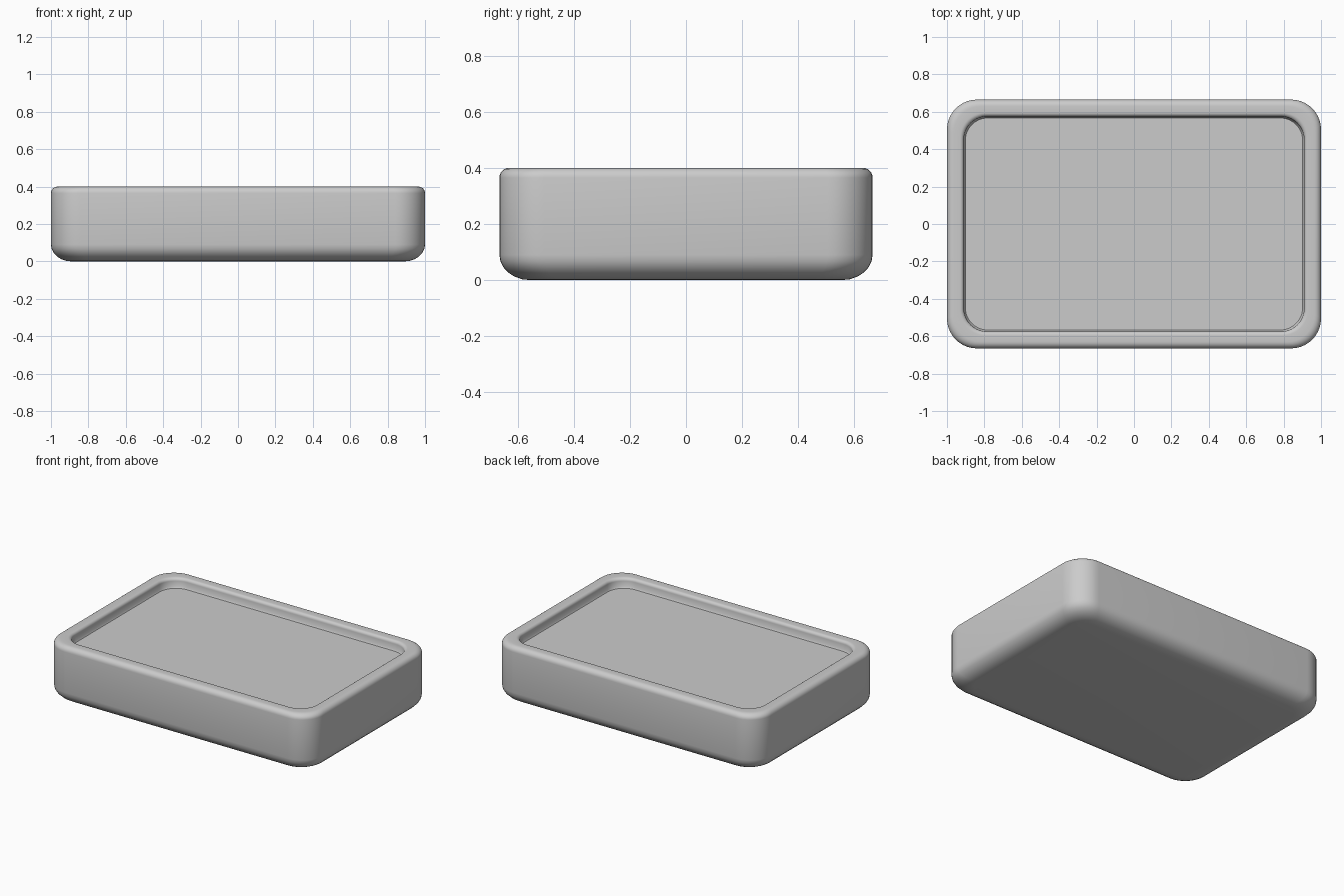
import bpy, bmesh, math

if "Cube" in bpy.data.objects:
    bpy.data.objects.remove(bpy.data.objects["Cube"])

HX, HY, R, SEG = 1.0, 0.665, 0.16, 10


def ring(bm, inset, z, r):
    """Rounded rectangle of vertices, inset from the outer outline."""
    hx, hy = HX - inset, HY - inset
    verts = []
    for q, (sx, sy) in enumerate([(1, 1), (-1, 1), (-1, -1), (1, -1)]):
        for i in range(SEG + 1):
            a = math.pi / 2 * (q + i / SEG)
            verts.append(bm.verts.new((sx * (hx - r) + r * math.cos(a),
                                       sy * (hy - r) + r * math.sin(a), z)))
    return verts


def arc(cx, cz, rx, rz, a0, a1, n=6):
    """Points (inset, z) along an elliptical arc, angles in degrees."""
    pts = []
    for i in range(n + 1):
        a = math.radians(a0 + (a1 - a0) * i / n)
        pts.append((cx + rx * math.cos(a), cz + rz * math.sin(a)))
    return pts


# Wall section from underside, up the outside, over the rim, into the recess
profile = arc(0.11, 0.09, 0.11, 0.09, 270, 180)       # soft bottom edge
profile += arc(0.035, 0.365, 0.035, 0.035, 180, 90)   # outer rim edge
profile += arc(0.07, 0.38, 0.02, 0.02, 90, 0)         # inner rim edge
profile += [(0.092, 0.345), (0.098, 0.335)]           # recess wall

bm = bmesh.new()
rings = [ring(bm, d, z, max(R - d * 0.4, 0.03)) for d, z in profile]
for lo, hi in zip(rings, rings[1:]):
    n = len(lo)
    for i in range(n):
        j = (i + 1) % n
        bm.faces.new((lo[i], lo[j], hi[j], hi[i]))
bm.faces.new(rings[0][::-1])   # underside
bm.faces.new(rings[-1])        # recessed top panel
bmesh.ops.recalc_face_normals(bm, faces=bm.faces)

mesh = bpy.data.meshes.new("tray_body")
bm.to_mesh(mesh)
bm.free()
tray = bpy.data.objects.new("tray_body", mesh)
bpy.context.collection.objects.link(tray)
bpy.context.view_layer.objects.active = tray
tray.select_set(True)
bpy.ops.object.shade_smooth_by_angle(angle=math.radians(35))
